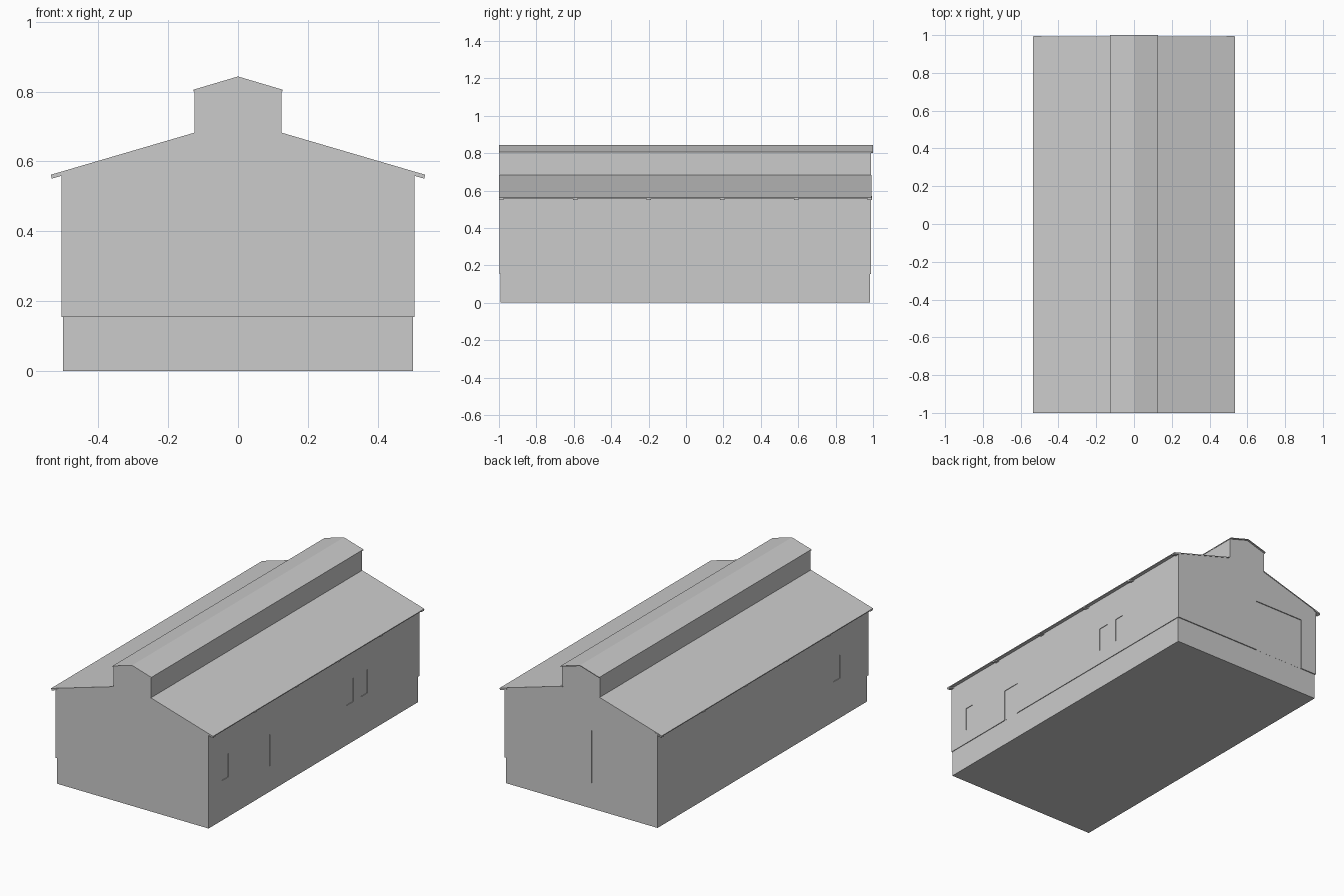
import bpy
import bmesh

cube = bpy.data.objects.get("Cube")
if cube:
    bpy.data.objects.remove(cube, do_unlink=True)

GREY = (0.6, 0.6, 0.6, 1.0)
grey = bpy.data.materials.new("plain grey")
grey.use_nodes = True
grey.diffuse_color = GREY
grey.node_tree.nodes["Principled BSDF"].inputs["Base Color"].default_value = GREY

# Roof slope and eave position
EAVE_X, EAVE_Z, SLOPE = 0.535, 0.562, 0.293


def roof_z(x):
    return EAVE_Z + (EAVE_X - abs(x)) * SLOPE


def add_object(name, bm):
    bmesh.ops.recalc_face_normals(bm, faces=bm.faces)
    mesh = bpy.data.meshes.new(name)
    bm.to_mesh(mesh)
    bm.free()
    mesh.materials.append(grey)
    obj = bpy.data.objects.new(name, mesh)
    bpy.context.collection.objects.link(obj)
    return obj


def add_prism(bm, profile, y0, y1):
    """Extrude an (x, z) outline from y0 to y1."""
    face = bm.faces.new([bm.verts.new((x, y0, z)) for x, z in profile])
    new = bmesh.ops.extrude_face_region(bm, geom=[face])["geom"]
    verts = [v for v in new if isinstance(v, bmesh.types.BMVert)]
    bmesh.ops.translate(bm, verts=verts, vec=(0, y1 - y0, 0))


def add_box(bm, x0, x1, y0, y1, z0, z1):
    add_prism(bm, [(x0, z0), (x1, z0), (x1, z1), (x0, z1)], y0, y1)


def prism(name, profile, y0, y1):
    bm = bmesh.new()
    add_prism(bm, profile, y0, y1)
    return add_object(name, bm)


def mirrored(half):
    """Close a right-hand half outline with its mirror image."""
    return half + [(-x, z) for x, z in reversed(half) if x > 0]


# Inner base, visible below the cladding and inside the openings
BASE_X, BASE_FRONT, BASE_BACK = 0.501, -0.993, 0.984
prism("base", mirrored([(BASE_X, 0), (BASE_X, 0.5)]), BASE_FRONT, BASE_BACK)

# Cladding with the gable and raised centre outline
cladding = prism("wall_cladding", mirrored([
    (0.505, 0.155), (0.505, roof_z(0.505) - 0.003),
    (0.125, roof_z(0.125) - 0.003), (0.125, 0.803), (0, 0.84)]), -0.998, 0.99)

# Shallow openings: back door, side door and side windows
bm = bmesh.new()
add_box(bm, -0.40, -0.07, BASE_BACK + 0.0005, 1.1, 0.1, 0.47)
side_openings = [(1, -0.53, -0.42, 0.1, 0.345), (1, -0.87, -0.81, 0.24, 0.38),
                 (1, 0.30, 0.37, 0.24, 0.38), (1, 0.44, 0.50, 0.24, 0.38),
                 (-1, -0.73, -0.67, 0.24, 0.38)]
for side, y0, y1, z0, z1 in side_openings:
    add_box(bm, side * (BASE_X + 0.0005), side * 0.6, y0, y1, z0, z1)
cutter = add_object("opening_cutter", bm)
cutter.hide_render = True

cut = cladding.modifiers.new("openings", 'BOOLEAN')
cut.operation = 'DIFFERENCE'
cut.solver = 'EXACT'
cut.object = cutter
bpy.context.view_layer.objects.active = cladding
bpy.ops.object.modifier_apply(modifier=cut.name)
bpy.data.objects.remove(cutter, do_unlink=True)

# Main roof slopes and the rafter tails under their eaves
for side, label in ((1, "left"), (-1, "right")):
    inner, outer = 0.12, EAVE_X
    prism(label + "_roof", [
        (side * inner, roof_z(inner)), (side * outer, EAVE_Z),
        (side * outer, EAVE_Z - 0.005), (side * inner, roof_z(inner) - 0.005)],
        -1.0, 0.993)
    bm = bmesh.new()
    for i in range(6):
        y = -0.987 + i * 0.394
        tail = [(side * x, roof_z(x) - drop) for x, drop in
                ((0.49, 0.004), (0.533, 0.004), (0.533, 0.012), (0.49, 0.012))]
        add_prism(bm, tail, y - 0.012, y + 0.012)
    add_object(label + "_rafter_tails", bm)

# Raised centre roof
prism("centre_roof", [
    (0.128, 0.805), (0, 0.843), (-0.128, 0.805),
    (-0.128, 0.8), (0, 0.838), (0.128, 0.8)], -1.0, 1.0)

# Beam end showing on the front gable
bm = bmesh.new()
add_box(bm, -0.505, -0.485, -1.0, -0.98, 0.553, 0.564)
add_object("beam_end", bm)
